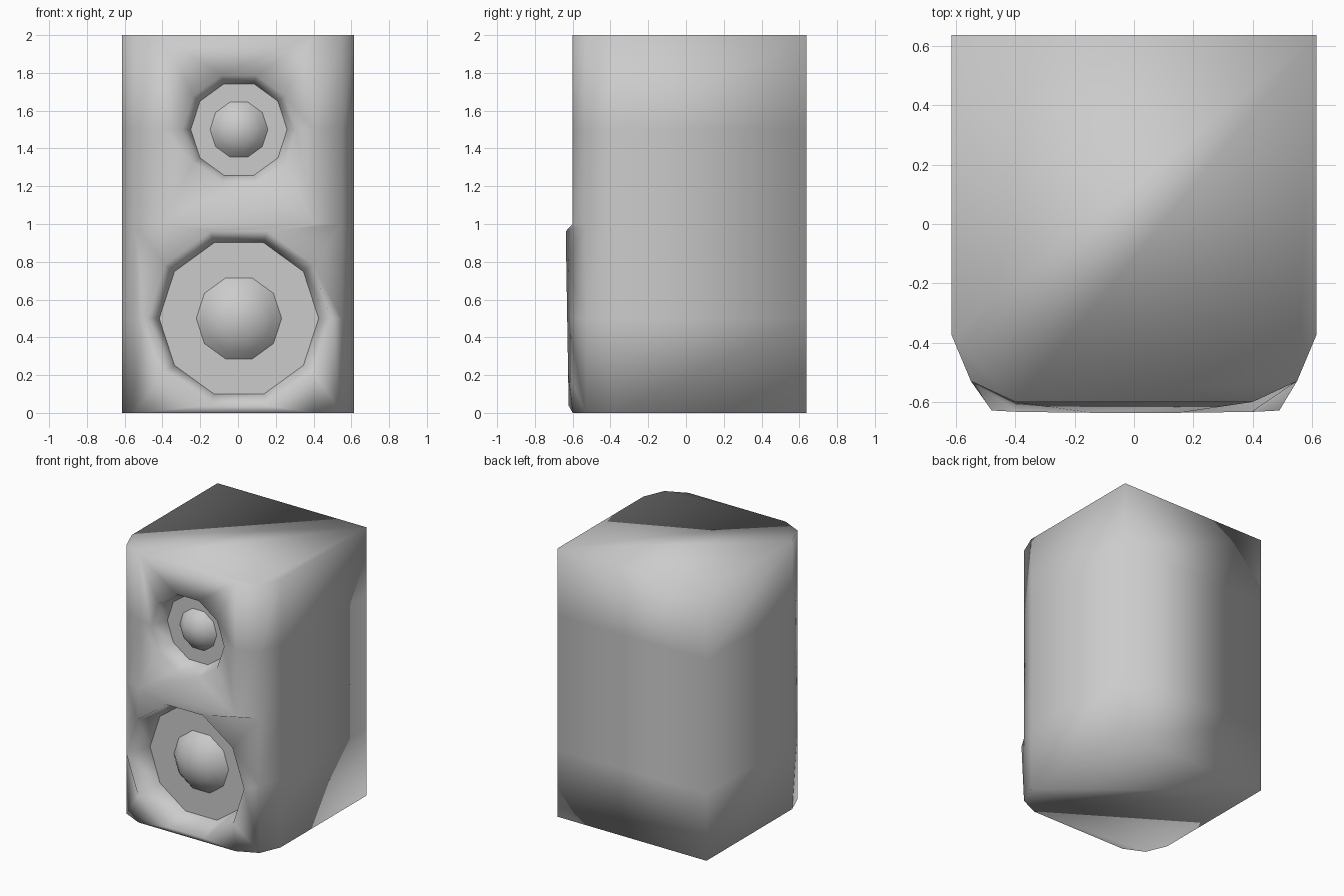
import bpy, bmesh
from math import sin, cos, pi, atan

old = bpy.data.objects.get("Cube")
if old:
    bpy.data.objects.remove(old, do_unlink=True)

grey = bpy.data.materials.new("speaker_grey")
grey.use_nodes = True
colour = (0.6, 0.6, 0.6, 1)
grey.diffuse_color = colour
grey.node_tree.nodes["Principled BSDF"].inputs["Base Color"].default_value = colour

SIDES = 10
CX = 0.005


class Part:
    """Mesh under construction that shares vertices by position."""

    def __init__(self, name):
        self.name, self.bm, self.cache = name, bmesh.new(), {}

    def vert(self, p):
        key = tuple(round(c, 4) for c in p)
        if key not in self.cache:
            self.cache[key] = self.bm.verts.new(key)
        return self.cache[key]

    def face(self, points):
        verts = list(dict.fromkeys(self.vert(p) for p in points))
        if len(verts) > 2:
            self.bm.faces.new(verts)

    def bridge(self, outer, inner):
        for i in range(len(outer)):
            j = (i + 1) % len(outer)
            self.face([outer[i], outer[j], inner[j], inner[i]])

    def finish(self, smooth):
        for f in self.bm.faces:
            f.smooth = smooth
        mesh = bpy.data.meshes.new(self.name)
        self.bm.to_mesh(mesh)
        self.bm.free()
        mesh.materials.append(grey)
        obj = bpy.data.objects.new(self.name, mesh)
        bpy.context.collection.objects.link(obj)


def ring(r, y, z, slope=0):
    """Ten-sided loop facing the front, optionally leaning forward at its top."""
    angles = [2 * pi * i / SIDES for i in range(SIDES)]
    return [(CX + r * cos(a), y - slope * sin(a), z + r * sin(a)) for a in angles]


# Cabinet shell: chamfered plan wrapped through even height rows
half = [(0.4, -0.6), (0.55, -0.53), (0.615, -0.375), (0.615, 0.637)]
plan = half + [(-x, y) for x, y in reversed(half)]
rows = [0, 0.5, 1, 1.5, 2]
cabinet = Part("cabinet")
for z0, z1 in zip(rows, rows[1:]):
    for k in range(len(plan) - 1):
        if z0 < 1 and k in (0, len(plan) - 2):
            continue  # the lower driver frame covers these strips
        a, b = plan[k], plan[k + 1]
        cabinet.face([(*a, z0), (*b, z0), (*b, z1), (*a, z1)])
cabinet.face([(*p, 2) for p in plan])
cabinet.face([(*p, 0) for p in reversed(plan)])

# Front panels: border loops matched to the ten-sided driver rims
inner, outer = half[0], half[1]


def at(p, side, z):
    return (side * p[0], p[1], z)


lower_border = [at(outer, 1, 0.5), at(outer, 1, 1), at(inner, 1, 1),
                at(inner, -1, 1), at(outer, -1, 1), at(outer, -1, 0.5),
                at(outer, -1, 0), at(inner, -1, 0), at(inner, 1, 0), at(outer, 1, 0)]
upper_border = [at(inner, 1, 1.5)] + [at(inner, s, 2) for s in (1, 1, -1, -1)]
upper_border += [at(inner, -1, 1.5)] + [at(inner, s, 1) for s in (-1, -1, 1, 1)]


def driver(label, border, z, rim, floor, floor_r, dome_r, bulge):
    # Flared recess cut into the cabinet front
    seat = ring(floor_r, floor, z)
    cabinet.bridge(border, rim)
    cabinet.bridge(rim, seat)

    # Flat surround at the bottom of the recess
    surround = Part(label + "_surround")
    surround.bridge(seat, ring(dome_r, floor, z))
    surround.finish(False)

    # Shallow domed centre
    dome = Part(label + "_dome")
    angle = 2 * atan(bulge / dome_r)
    radius = dome_r / sin(angle)
    steps = 4
    loops = []
    for i in range(steps):
        t = angle * (1 - i / steps)
        depth = radius * (cos(t) - cos(angle))
        loops.append(ring(radius * sin(t), floor - depth, z))
    for a, b in zip(loops, loops[1:]):
        dome.bridge(a, b)
    dome.bridge(loops[-1], [(CX, floor - bulge, z)] * SIDES)
    dome.finish(True)


driver("woofer", lower_border, 0.5, ring(0.485, -0.629, 0.5, 0.008), -0.44, 0.422, 0.226, 0.11)
driver("tweeter", upper_border, 1.5, ring(0.3, -0.6, 1.5), -0.475, 0.255, 0.153, 0.08)
cabinet.finish(True)
